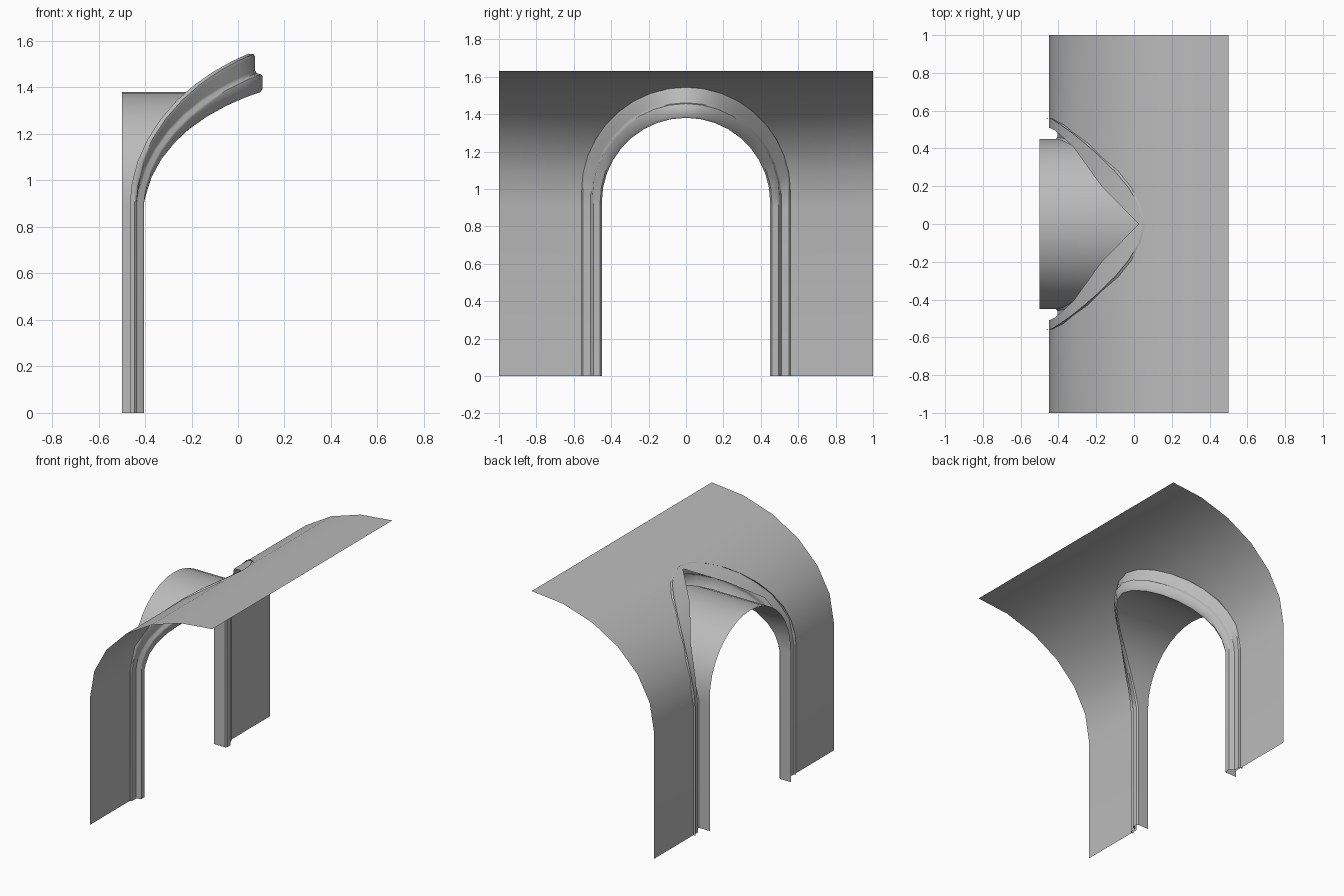
import bpy, bmesh
from math import sin, cos, sqrt, radians

cube = bpy.data.objects.get("Cube")
if cube:
    bpy.data.objects.remove(cube)

mat = bpy.data.materials.new("plaster_grey")
mat.use_nodes = True
GREY = (0.5, 0.5, 0.5, 1)
mat.diffuse_color = GREY
mat.node_tree.nodes["Principled BSDF"].inputs["Base Color"].default_value = GREY

SPRING = 0.9           # height where the wall starts to curve
DEPTH, RISE = 0.95, 0.73


def finish(name, bm, angle):
    """Weld, turn the faces towards the room and shade smooth."""
    bmesh.ops.remove_doubles(bm, verts=bm.verts, dist=0.0001)
    bmesh.ops.recalc_face_normals(bm, faces=bm.faces)
    bm.normal_update()
    lowest = min(bm.faces, key=lambda f: f.calc_center_median().z)
    c = lowest.calc_center_median()
    if lowest.normal.x - lowest.normal.y * c.y < 0:
        bmesh.ops.reverse_faces(bm, faces=bm.faces)
    mesh = bpy.data.meshes.new(name)
    bm.to_mesh(mesh)
    bm.free()
    ob = bpy.data.objects.new(name, mesh)
    bpy.context.collection.objects.link(ob)
    mesh.materials.append(mat)
    bpy.ops.object.select_all(action='DESELECT')
    ob.select_set(True)
    bpy.context.view_layer.objects.active = ob
    bpy.ops.object.shade_smooth_by_angle(angle=radians(angle))
    return ob


def skin(bm, rows):
    """Bridge successive rows of points with quads."""
    grid = [[bm.verts.new(p) for p in row] for row in rows]
    for a, b in zip(grid, grid[1:]):
        for i in range(len(a) - 1):
            bm.faces.new((a[i], a[i + 1], b[i + 1], b[i]))


# Wall that bends into a half vault, with a pointed opening
profile = [(-0.45, 0)]
for step in range(7):
    t = radians(15 * step)
    profile.append((0.5 - DEPTH * cos(t), SPRING + RISE * sin(t)))
opening = [0.51, 0.51, 0.495, 0.41, 0.2, 0, 0, 0]
bm = bmesh.new()
for side in (-1, 1):
    skin(bm, [[(x, side, z), (x, side * edge, z)]
              for (x, z), edge in zip(profile, opening)])
finish("vaulted_wall", bm, 30)


def vault_shift(z):
    """How far the vault leans into the room at a height."""
    s = max(0, (z - SPRING) / RISE)
    return DEPTH * (1 - sqrt(1 - s * s)) + 0.006 * min(1, s * 2)


def arch_row(section):
    """Sweep one (x, u, follow) section point along the arch.
    u runs from the inner edge to the outer edge."""
    x, u, follow = section
    half = 0.45 + 0.11 * u
    centre = 0.93 + 0.055 * u
    row = [(x, -half, 0), (x, -half, SPRING)]
    for deg in range(0, 181, 10):
        t = radians(deg)
        shift = vault_shift(0.985 + 0.56 * sin(t)) * follow
        row.append((x + shift, -half * cos(t), centre + half * sin(t)))
    return row + [(x, half, SPRING), (x, half, 0)]


# Barrel lining of the passage, from the back edge to the trim
bm = bmesh.new()
skin(bm, [arch_row(p) for p in ((-0.5, 0, 0), (-0.415, 0, 1))])
finish("passage_lining", bm, 30)

# Stepped trim around the opening, following the vault
trim = [(-0.415, 0), (-0.405, 0.08), (-0.405, 0.4), (-0.411, 0.46),
        (-0.43, 0.49), (-0.437, 0.55), (-0.437, 0.92), (-0.445, 0.99),
        (-0.465, 1)]
bm = bmesh.new()
skin(bm, [arch_row((x, u, 1)) for x, u in trim])
finish("arch_trim", bm, 40)
